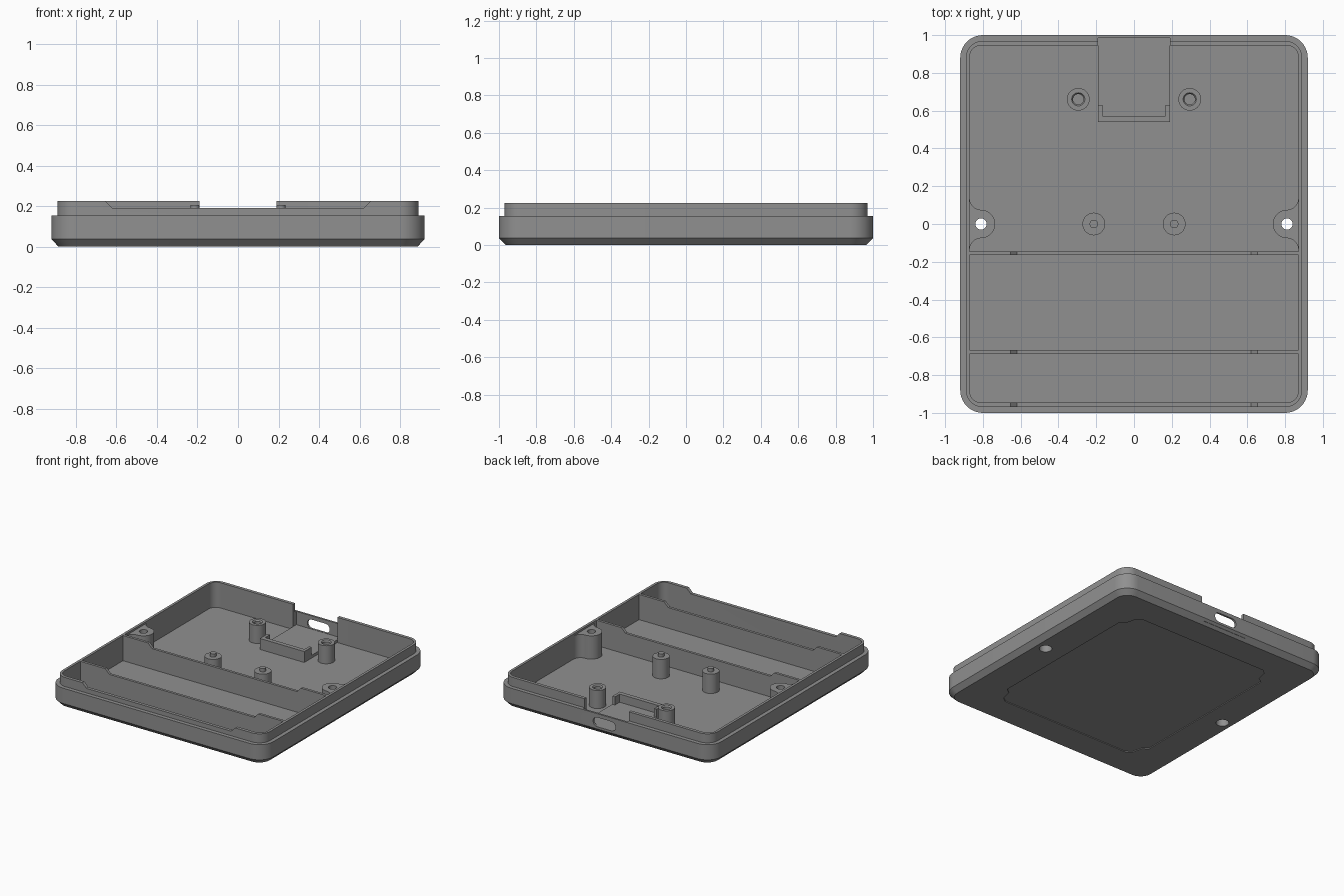
import bpy, bmesh, math
from math import cos, sin, pi

if "Cube" in bpy.data.objects:
    bpy.data.objects.remove(bpy.data.objects["Cube"])

grey = bpy.data.materials.new("plain grey")
grey.diffuse_color = (0.28, 0.28, 0.28, 1)
grey.use_nodes = True
grey.node_tree.nodes["Principled BSDF"].inputs["Base Color"].default_value = grey.diffuse_color
FLOOR, RIM = 0.03, 0.225


def finish(bm, name):
    bmesh.ops.recalc_face_normals(bm, faces=bm.faces)
    me = bpy.data.meshes.new(name)
    bm.to_mesh(me)
    bm.free()
    me.materials.append(grey)
    ob = bpy.data.objects.new(name, me)
    bpy.context.collection.objects.link(ob)
    return ob


def loft(name, rings, closed=False):
    """Skin equal-length rings; cap the ends or close the loop."""
    bm = bmesh.new()
    rs = [[bm.verts.new(p) for p in r] for r in rings]
    n = len(rs[0])
    pairs = list(zip(rs, rs[1:])) + ([(rs[-1], rs[0])] if closed else [])
    for a, b in pairs:
        for i in range(n):
            j = (i + 1) % n
            bm.faces.new((a[i], a[j], b[j], b[i]))
    if not closed:
        bm.faces.new(rs[0])
        bm.faces.new(rs[-1])
    return finish(bm, name)


def round_rect(hx, hy, r, z, seg=10):
    pts = []
    for k, (sx, sy) in enumerate([(1, 1), (-1, 1), (-1, -1), (1, -1)]):
        for i in range(seg + 1):
            a = (k + i / seg) * pi / 2
            pts.append((sx * (hx - r) + r * cos(a), sy * (hy - r) + r * sin(a), z))
    return pts


def circle(x, y, r, z, n=32):
    return [(x + r * cos(2 * pi * i / n), y + r * sin(2 * pi * i / n), z) for i in range(n)]


def prism(name, pts, z0, z1):
    return loft(name, [[(x, y, z) for x, y in pts] for z in (z0, z1)])


def box(name, x0, x1, y0, y1, z0, z1):
    return prism(name, [(x0, y0), (x1, y0), (x1, y1), (x0, y1)], z0, z1)


def wall_xz(name, pts, y0, y1):
    return loft(name, [[(x, y, z) for x, z in pts] for y in (y0, y1)])


def cut(ob, cutter):
    m = ob.modifiers.new("cut", 'BOOLEAN')
    m.operation, m.solver, m.object = 'DIFFERENCE', 'EXACT', cutter
    bpy.context.view_layer.objects.active = ob
    bpy.ops.object.modifier_apply(modifier=m.name)


# Tray shell: chamfered base, straight side, stepped-in lip
shell = loft("tray_shell", [
    round_rect(0.885, 0.965, 0.09, 0),
    round_rect(0.92, 1.0, 0.12, 0.037),
    round_rect(0.92, 1.0, 0.12, 0.155),
    round_rect(0.89, 0.97, 0.09, 0.155),
    round_rect(0.89, 0.97, 0.09, RIM)])
cutters = [loft("cavity", [round_rect(0.87, 0.945, 0.06, z) for z in (FLOOR, 0.4)])]

# Sloped-end notch in the front lip
cutters.append(wall_xz("lip_notch", [(-0.69, 0.26), (-0.62, 0.19), (0.62, 0.19), (0.69, 0.26)],
                       -1.1, -0.9))
# Connector pocket and rounded slot in the back wall
cutters.append(box("connector_pocket", -0.19, 0.19, 0.8, 0.985, 0.05, 0.4))
slot = [(s * 0.06 + 0.036 * cos(a), 0.09 + 0.036 * sin(a))
        for s, a0 in ((1, -pi / 2), (-1, pi / 2))
        for a in [a0 + pi * i / 12 for i in range(13)]]
cutters.append(wall_xz("port_slot", slot, 0.9, 1.1))

# Shallow label recess underneath, with stepped corners
label = []
for sx, sy in ((1, 1), (-1, 1), (-1, -1), (1, -1)):
    corner = [(0.65, 0.61), (0.61, 0.64), (0.59, 0.72), (0.55, 0.75)]
    if sx * sy < 0:
        corner.reverse()
    label += [(sx * x, sy * y) for x, y in corner]
cutters.append(prism("label_recess", label, -0.1, 0.006))

# Screw bosses blended into the side walls
bosses = []
for s, side in ((-1, "left"), (1, "right")):
    half = [(0.81 + 0.06 * sin(a), 0.135 - 0.06 * cos(a)) for a in
            [pi / 2 * (1 - i / 8) for i in range(8)]]
    nose = [(0.81 + 0.075 * cos(a), 0.075 * sin(a)) for a in
            [pi / 2 + pi * i / 20 for i in range(21)]]
    outline = [(0.88, 0.135)] + half + nose + [(x, -y) for x, y in reversed(half)] + [(0.88, -0.135)]
    boss = prism(side + "_screw_boss", [(s * x, y) for x, y in outline], 0.02, 0.21)
    hole = loft("screw_hole", [circle(s * 0.81, 0, r, z) for r, z in
                               ((0.045, -0.1), (0.045, 0.1), (0.03, 0.1), (0.03, 0.4))])
    cut(boss, hole)
    bosses.append(boss)
    cutters.append(hole)

for c in cutters:
    cut(shell, c)
for c in cutters:
    bpy.data.objects.remove(c)

# Battery bay dividers with lowered middles
profile = [(-0.88, 0.02), (0.88, 0.02), (0.88, RIM), (0.655, RIM), (0.62, 0.19),
           (-0.62, 0.19), (-0.655, RIM), (-0.88, RIM)]
for name, y in (("rear_divider", -0.155), ("front_divider", -0.678)):
    wall_xz(name, profile, y - 0.01, y + 0.01)

for s, side in ((-1, "left"), (1, "right")):
    # Hollow board posts
    x = s * 0.295
    loft(side + "_hollow_post", [circle(x, 0.66, r, z) for r, z in
         ((0.06, 0.02), (0.06, 0.17), (0.035, 0.17), (0.028, 0.16), (0.028, 0.02))], closed=True)
    # Posts with a locating pin
    x = s * 0.213
    loft(side + "_pin_post", [circle(x, 0, r, z) for r, z in
         ((0.06, 0.02), (0.06, 0.18), (0.022, 0.18), (0.022, 0.205))])

# Connector platform with a U-shaped stop
box("connector_platform", -0.19, 0.19, 0.54, 0.985, 0.02, 0.052)
prism("connector_stop", [(-0.19, 0.54), (0.19, 0.54), (0.19, 0.63), (0.168, 0.63), (0.168, 0.573),
                         (-0.168, 0.573), (-0.168, 0.63), (-0.19, 0.63)], 0.04, 0.115)

# Smooth the curved walls, keep the edges sharp
for ob in bpy.context.scene.objects:
    ob.select_set(True)
bpy.context.view_layer.objects.active = shell
bpy.ops.object.shade_smooth_by_angle(angle=math.radians(30))
